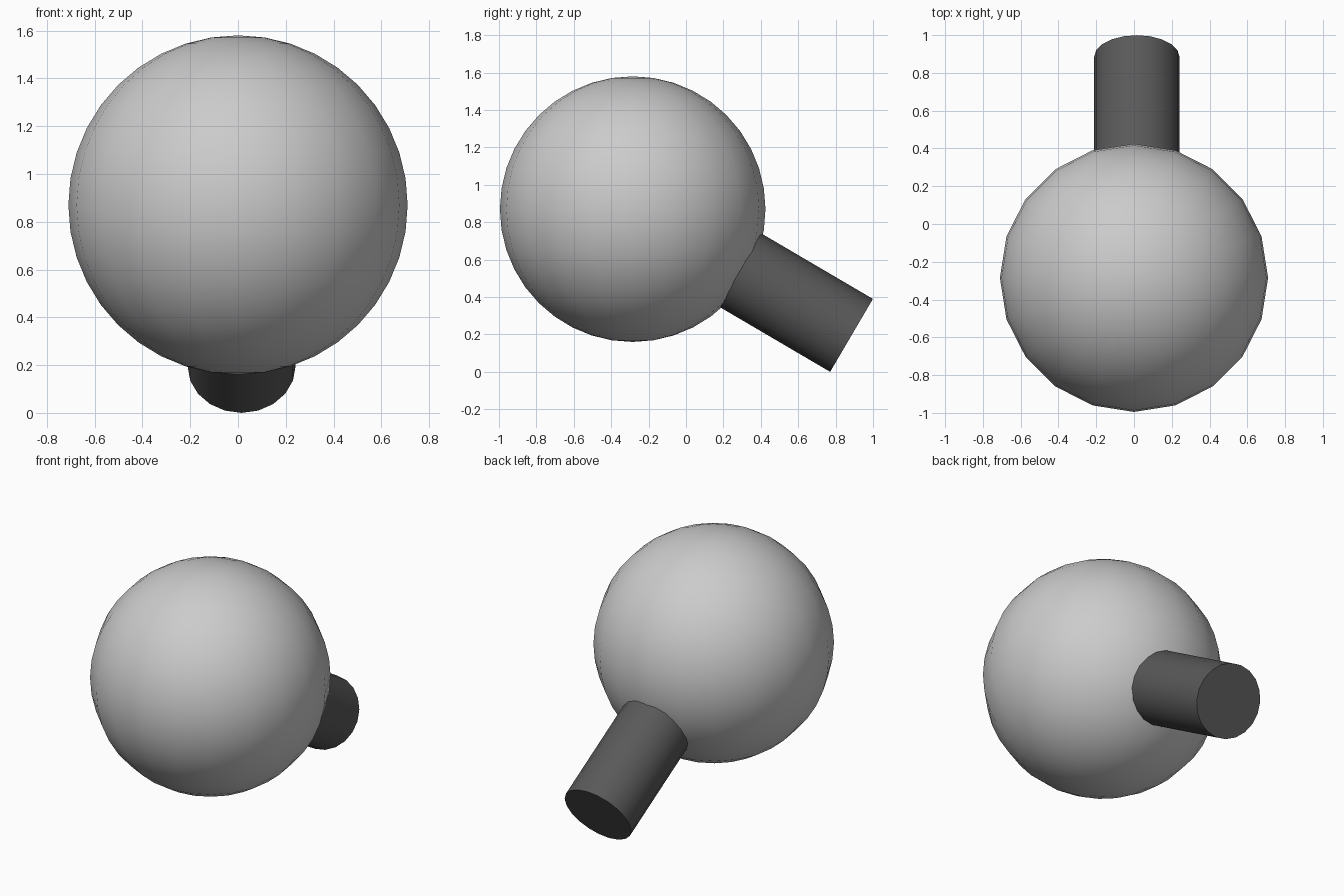
import bpy
from math import radians, sin, cos
from mathutils import Vector

if "Cube" in bpy.data.objects:
    bpy.data.objects.remove(bpy.data.objects["Cube"])

CENTRE = Vector((0, -0.285, 0.87))
TILT = radians(30.4)


def smooth(obj, name):
    obj.name = name
    bpy.ops.object.shade_smooth_by_angle(angle=radians(35))


# Large ball
bpy.ops.mesh.primitive_uv_sphere_add(segments=20, ring_count=20, radius=0.71, location=CENTRE)
smooth(bpy.context.object, "ball")

# Dark stem, sunk into the ball and slanting down to the back
axis = Vector((0, cos(TILT), -sin(TILT)))
end = Vector((0.015, 0.885, 0.195))
length = 0.9
bpy.ops.mesh.primitive_cylinder_add(vertices=20, radius=0.226, depth=length,
                                    location=end - axis * length / 2,
                                    rotation=(-(radians(90) + TILT), 0, 0))
stem = bpy.context.object
smooth(stem, "stem")
dark = bpy.data.materials.new("dark grey")
dark.diffuse_color = (0.1, 0.1, 0.1, 1)
dark.use_nodes = True
dark.node_tree.nodes["Principled BSDF"].inputs["Base Color"].default_value = dark.diffuse_color
stem.data.materials.append(dark)
